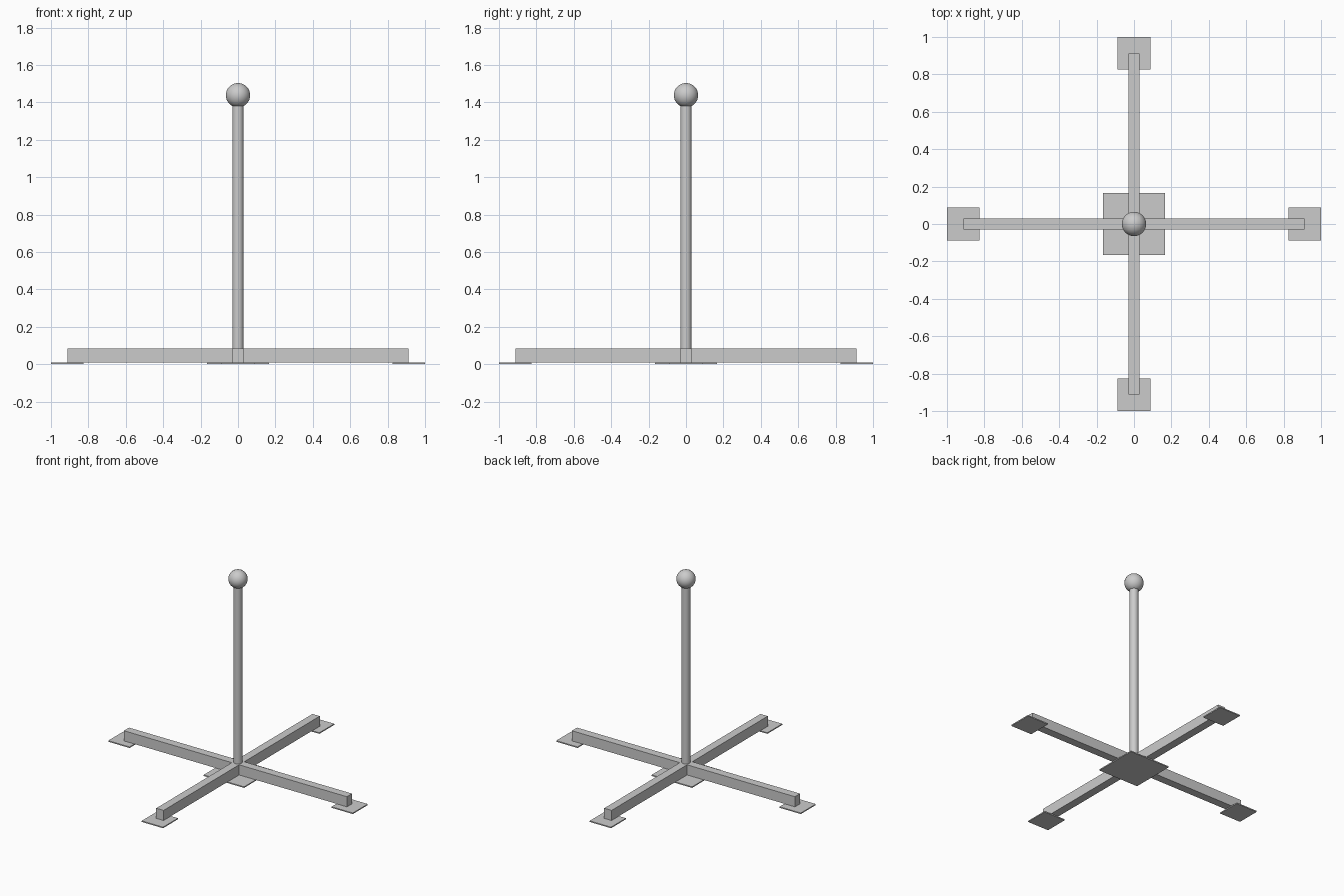
import bpy
from math import radians

if "Cube" in bpy.data.objects:
    bpy.data.objects.remove(bpy.data.objects["Cube"])


def box(name, size, center):
    bpy.ops.mesh.primitive_cube_add(size=1, location=center)
    ob = bpy.context.object
    ob.name = name
    ob.scale = size
    bpy.ops.object.transform_apply(location=False, rotation=False, scale=True)
    return ob


def smooth(ob, name):
    ob.name = name
    bpy.ops.object.shade_smooth_by_angle(angle=radians(40))


PLATE = 0.008       # plate thickness
BEAM_TOP = 0.083
BEAM_H = BEAM_TOP - PLATE
BEAM_W = 0.06
BEAM_L = 0.912      # half length
BALL_Z = 1.438

# thin plates on the ground: one in the middle, one under each beam end
box("center_plate", (0.33, 0.33, PLATE), (0, 0, PLATE / 2))
for name, x, y in (("right", 1, 0), ("left", -1, 0), ("back", 0, 1), ("front", 0, -1)):
    box(name + "_foot_plate", (0.174, 0.174, PLATE), (x * 0.913, y * 0.913, PLATE / 2))

# crossed base: one full beam and two half beams butted against it
beam_z = PLATE + BEAM_H / 2
box("cross_beam", (2 * BEAM_L, BEAM_W, BEAM_H), (0, 0, beam_z))
half = BEAM_L - BEAM_W / 2
for name, s in (("back_beam", 1), ("front_beam", -1)):
    box(name, (BEAM_W, half, BEAM_H), (0, s * (BEAM_W + half) / 2, beam_z))

# upright pole, ending just inside the ball
pole_top = BALL_Z - 0.05
bpy.ops.mesh.primitive_cylinder_add(vertices=32, radius=0.03, depth=pole_top - BEAM_TOP,
                                    location=(0, 0, (pole_top + BEAM_TOP) / 2))
smooth(bpy.context.object, "pole")

# ball on top
bpy.ops.mesh.primitive_uv_sphere_add(segments=32, ring_count=16, radius=0.065,
                                     location=(0, 0, BALL_Z))
smooth(bpy.context.object, "top_ball")
